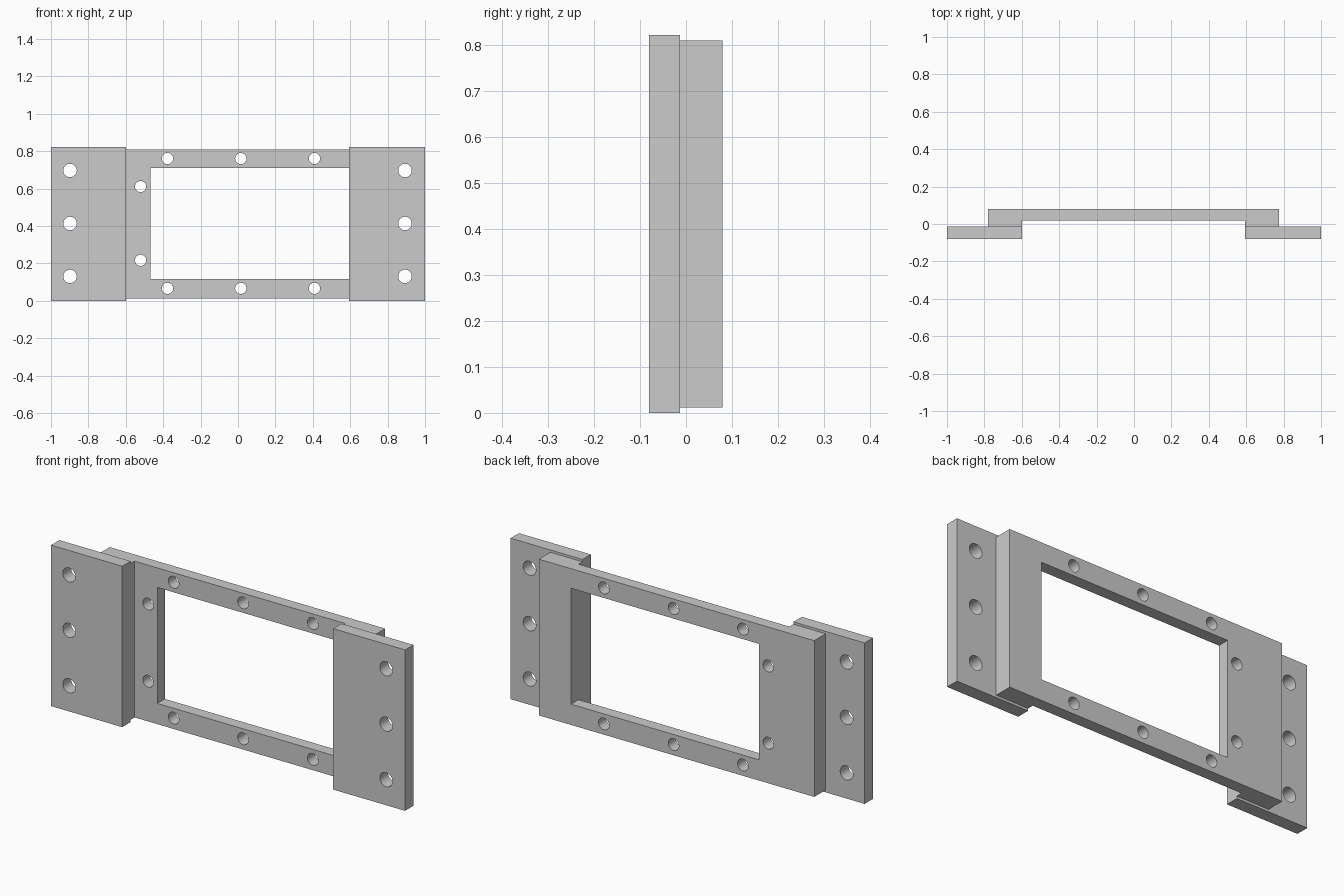
import bpy, bmesh
from math import radians
from mathutils import Matrix

if "Cube" in bpy.data.objects:
    bpy.data.objects.remove(bpy.data.objects["Cube"])


def new_object(name, bm):
    bmesh.ops.recalc_face_normals(bm, faces=bm.faces)
    mesh = bpy.data.meshes.new(name)
    bm.to_mesh(mesh)
    bm.free()
    obj = bpy.data.objects.new(name, mesh)
    bpy.context.collection.objects.link(obj)
    return obj


def add_box(bm, x0, x1, y0, y1, z0, z1):
    m = Matrix.Translation(((x0 + x1) / 2, (y0 + y1) / 2, (z0 + z1) / 2))
    bmesh.ops.create_cube(bm, size=1, matrix=m @ Matrix.Diagonal((x1 - x0, y1 - y0, z1 - z0, 1)))


def add_drill(bm, x, z, r):
    m = Matrix.Translation((x, 0, z)) @ Matrix.Rotation(radians(90), 4, 'X')
    bmesh.ops.create_cone(bm, cap_ends=True, segments=40, radius1=r, radius2=r, depth=0.5, matrix=m)


def cut(obj, holes, r, window=None):
    bm = bmesh.new()
    for x, z in holes:
        add_drill(bm, x, z, r)
    if window:
        x0, x1, z0, z1 = window
        add_box(bm, x0, x1, -0.25, 0.25, z0, z1)
    cutter = new_object("hole_cutter", bm)
    cutter.hide_render = True
    mod = obj.modifiers.new("holes", 'BOOLEAN')
    mod.operation, mod.solver, mod.object = 'DIFFERENCE', 'EXACT', cutter
    bpy.ops.object.select_all(action='DESELECT')
    bpy.context.view_layer.objects.active = obj
    obj.select_set(True)
    bpy.ops.object.modifier_apply(modifier=mod.name)
    bpy.data.objects.remove(cutter)
    bpy.ops.object.shade_smooth_by_angle(angle=radians(30))


# Side mounting plates with three screw holes each
for name, x0, x1, hx in (("left_plate", -1, -0.598, -0.898), ("right_plate", 0.594, 1, 0.893)):
    bm = bmesh.new()
    add_box(bm, x0, x1, -0.08, -0.013, 0, 0.822)
    cut(new_object(name, bm), [(hx, z) for z in (0.131, 0.414, 0.697)], 0.036)

# Window frame: plan profile with raised end pads, extruded upward
profile = [(-0.78, 0.079), (-0.78, -0.013), (-0.598, -0.013), (-0.598, 0.019),
           (0.594, 0.019), (0.594, -0.013), (0.776, -0.013), (0.776, 0.079)]
bm = bmesh.new()
face = bm.faces.new([bm.verts.new((x, y, 0.012)) for x, y in profile])
top = bmesh.ops.extrude_face_region(bm, geom=[face])["geom"]
bmesh.ops.translate(bm, vec=(0, 0, 0.798), verts=[v for v in top if isinstance(v, bmesh.types.BMVert)])
frame = new_object("window_frame", bm)

# Frame opening and small screw holes
holes = [(x, z) for x in (-0.377, 0.015, 0.409) for z in (0.067, 0.761)]
holes += [(-0.521, z) for z in (0.217, 0.611)]
cut(frame, holes, 0.03, window=(-0.469, 0.594, 0.118, 0.71))
